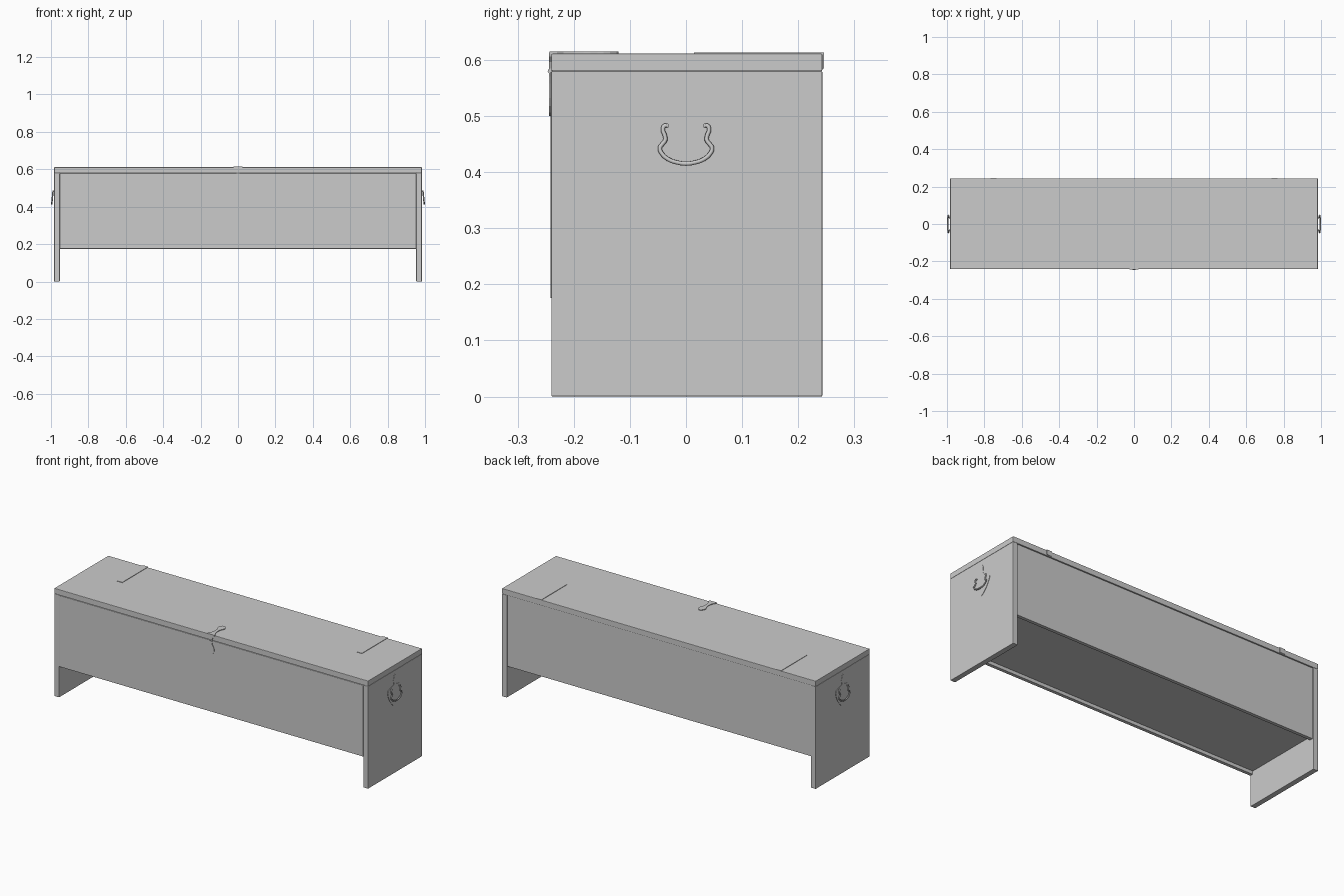
import bpy, bmesh
from math import pi
from mathutils import Vector

if "Cube" in bpy.data.objects:
    bpy.data.objects.remove(bpy.data.objects["Cube"])


def finish(name, bm, bevel=0.0):
    bmesh.ops.recalc_face_normals(bm, faces=bm.faces)
    me = bpy.data.meshes.new(name)
    bm.to_mesh(me)
    bm.free()
    ob = bpy.data.objects.new(name, me)
    bpy.context.collection.objects.link(ob)
    if bevel:
        m = ob.modifiers.new("bevel", 'BEVEL')
        m.width, m.segments = bevel, 2
    return ob


def box(name, x, y, z, bevel=0.002):
    bm = bmesh.new()
    bmesh.ops.create_cube(bm, size=1)
    for v in bm.verts:
        v.co = Vector([(a + b) / 2 + c * (b - a) for (a, b), c in zip((x, y, z), v.co)])
    return finish(name, bm, bevel)


def plate(name, half, origin, u, w, depth):
    """Flat plate from a half outline, mirrored across its centre line."""
    u, w, depth, origin = map(Vector, (u, w, depth, origin))
    outline = half + [(-a, b) for a, b in reversed(half) if a > 0]
    bm = bmesh.new()
    f = bm.faces.new([bm.verts.new(origin + u * a + w * b) for a, b in outline])
    ext = bmesh.ops.extrude_face_region(bm, geom=[f])
    bmesh.ops.translate(bm, vec=depth, verts=[g for g in ext['geom'] if isinstance(g, bmesh.types.BMVert)])
    return finish(name, bm)


def cylinder(name, loc, r, length, rot=(0, pi / 2, 0)):
    bpy.ops.mesh.primitive_cylinder_add(vertices=16, radius=r, depth=length, location=loc, rotation=rot)
    ob = bpy.context.object
    ob.name = name
    bpy.ops.object.shade_smooth_by_angle()
    return ob


# Chest boards
box("lid", (-.983, .983), (-.24, .243), (.58, .611))
box("front_panel", (-.953, .953), (-.2415, -.222), (.175, .579))
box("back_panel", (-.953, .953), (.218, .238), (.175, .579))
box("bottom_panel", (-.953, .953), (-.222, .218), (.193, .213))

shield = [(0, .56), (.006, .554), (.012, .543), (.0145, .53), (.013, .517), (.011, .507),
          (.014, .501), (.022, .499), (.037, .497), (.05, .491), (.065, .484), (.0665, .472),
          (.063, .455), (.052, .431), (.035, .406), (.016, .386), (0, .375)]
bail = [(.034, .483), (.039, .482), (.041, .474), (.038, .466), (.037, .457), (.042, .45),
        (.0465, .443), (.043, .433), (.03, .422), (.015, .417), (0, .415)]

for s, side in ((-1, "left"), (1, "right")):
    box(side + "_side_panel", sorted((s * .953, s * .983)), (-.24, .243), (0, .58))

    # Side handle: shield plate, swinging bail and two pivots
    plate(side + "_handle_plate", shield, (s * .982, 0, 0), (0, 1, 0), (0, 0, 1), (s * .003, 0, 0))
    cu = bpy.data.curves.new(side + "_handle_bail", 'CURVE')
    cu.dimensions = '3D'
    cu.bevel_depth, cu.bevel_resolution = .0038, 2
    cu.resolution_u = 4
    cu.use_fill_caps = True
    path = bail + [(-y, z) for y, z in reversed(bail[:-1])]
    sp = cu.splines.new('BEZIER')
    sp.bezier_points.add(len(path) - 1)
    for p, (y, z) in zip(sp.bezier_points, path):
        p.co = (s * (.989 + (.483 - z) * .1), y, z)
        p.handle_left_type = p.handle_right_type = 'AUTO'
    bpy.context.collection.objects.link(bpy.data.objects.new(side + "_handle_bail", cu))
    for y in (-.034, .034):
        cylinder(side + "_handle_pivot", (s * .986, y, .483), .004, .008)

    # Hinge strap folded over the rear edge
    hx = sorted((s * .735, s * .767))
    box(side + "_hinge_strap", hx, (.014, .2455), (.610, .6135), 0)
    box(side + "_hinge_leaf", hx, (.242, .2455), (.585, .6135), 0)

# Front clasp: strap on the lid, hasp hanging down the front
top_strap = [(0, -.12), (.009, -.124), (.017, -.135), (.02, -.147), (.017, -.158), (.011, -.17),
             (.0085, -.183), (.009, -.2), (.013, -.218), (.021, -.23), (.023, -.243), (0, -.243)]
plate("clasp_strap", top_strap, (0, 0, .610), (1, 0, 0), (0, 1, 0), (0, 0, .0045))
hasp = [(0, .6135), (.023, .6135), (.021, .606), (.012, .596), (.008, .585), (.007, .57),
        (.009, .558), (.016, .546), (.021, .532), (.02, .518), (.012, .506), (0, .5)]
plate("clasp_hasp", hasp, (0, -.2395, 0), (1, 0, 0), (0, 0, 1), (0, -.0045, 0))
cylinder("clasp_pin", (0, -.243, .58), .0035, .018)
